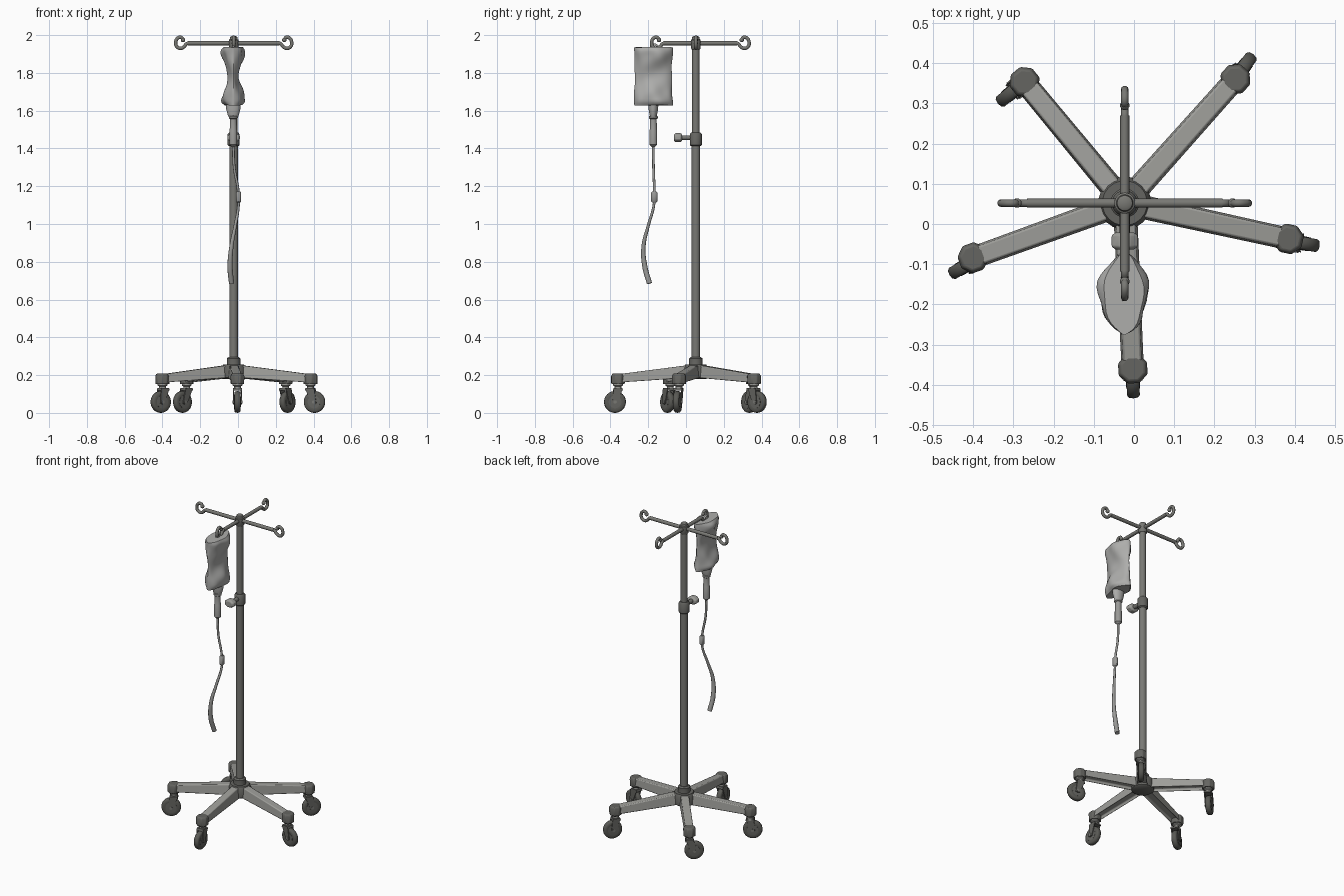
import bpy, bmesh
from math import sin, cos, pi, radians, atan2, hypot
from mathutils import Matrix, Vector

cube = bpy.data.objects.get("Cube")
if cube:
    bpy.data.objects.remove(cube, do_unlink=True)


def material(name, rgb, rough=0.5):
    m = bpy.data.materials.new(name)
    m.use_nodes = True
    m.diffuse_color = (*rgb, 1)
    bsdf = m.node_tree.nodes["Principled BSDF"]
    bsdf.inputs["Base Color"].default_value = (*rgb, 1)
    bsdf.inputs["Roughness"].default_value = rough
    return m


STEEL = material("pole steel", (0.19, 0.19, 0.175))
ALLOY = material("leg alloy", (0.34, 0.34, 0.32))
DARK = material("dark plastic", (0.13, 0.13, 0.12))
RUBBER = material("wheel rubber", (0.10, 0.10, 0.09))
BAG = material("bag film", (0.42, 0.42, 0.41))
CLEAR = material("tube plastic", (0.32, 0.32, 0.31))

PX, PY = -0.023, 0.052            # pole axis
BX, BY = -0.025, -0.173           # bag axis


def finish(obj, mat, bevel=0):
    obj.data.materials.clear()
    obj.data.materials.append(mat)
    bpy.ops.object.select_all(action='DESELECT')
    obj.select_set(True)
    bpy.context.view_layer.objects.active = obj
    bpy.ops.object.shade_smooth_by_angle(angle=radians(40))
    if bevel:
        b = obj.modifiers.new("bevel", 'BEVEL')
        b.width, b.segments, b.limit_method = bevel, 2, 'ANGLE'
    return obj


def loft(name, rings, mat, place=Matrix(), bevel=0, hollow_under=0):
    """Skin a list of equal-length rings and close both ends."""
    bm = bmesh.new()
    vs = [[bm.verts.new(p) for p in ring] for ring in rings]
    n = len(vs[0])
    for a, b in zip(vs, vs[1:]):
        for i in range(n):
            j = (i + 1) % n
            bm.faces.new((a[i], a[j], b[j], b[i]))
    bm.faces.new(vs[0])
    bm.faces.new(vs[-1])
    bmesh.ops.recalc_face_normals(bm, faces=bm.faces)
    if hollow_under:
        under = min(bm.faces, key=lambda f: f.normal.z)
        bmesh.ops.inset_individual(bm, faces=[under], thickness=0.007, depth=-hollow_under)
    bm.transform(place)
    me = bpy.data.meshes.new(name)
    bm.to_mesh(me)
    bm.free()
    obj = bpy.data.objects.new(name, me)
    bpy.context.collection.objects.link(obj)
    return finish(obj, mat, bevel)


def lathe(name, profile, mat, place=Matrix(), sides=24, sx=1, sy=1, bevel=0):
    rings = [[(r * sx * cos(2 * pi * (i + .5) / sides), r * sy * sin(2 * pi * (i + .5) / sides), z)
              for i in range(sides)] for r, z in profile]
    return loft(name, rings, mat, place, bevel)


def slab(name, outline, y0, y1, mat, place):
    """Extrude an xz outline between two y positions."""
    return loft(name, [[(x, y, z) for x, z in outline] for y in (y0, y1)], mat, place)


def tube(name, points, radius, mat, scales=None):
    cu = bpy.data.curves.new(name, 'CURVE')
    cu.dimensions = '3D'
    cu.bevel_depth, cu.bevel_resolution, cu.resolution_u = radius, 3, 6
    cu.use_fill_caps = True
    sp = cu.splines.new('BEZIER')
    sp.bezier_points.add(len(points) - 1)
    for i, (bp, p) in enumerate(zip(sp.bezier_points, points)):
        bp.co = p
        bp.handle_left_type = bp.handle_right_type = 'AUTO'
        bp.radius = scales[i] if scales else 1
    obj = bpy.data.objects.new(name, cu)
    bpy.context.collection.objects.link(obj)
    bpy.ops.object.select_all(action='DESELECT')
    obj.select_set(True)
    bpy.context.view_layer.objects.active = obj
    bpy.ops.object.convert(target='MESH')
    return finish(bpy.context.object, mat)


def at(x, y, z=0, turn=0):
    return Matrix.Translation((x, y, z)) @ Matrix.Rotation(turn, 4, 'Z')


# Pole, collars and top hub
axis = at(PX, PY)
lathe("lower_pole", [(0.023, 0.2), (0.023, 1.43)], STEEL, axis)
lathe("upper_pole", [(0.02, 1.4), (0.02, 1.94)], STEEL, axis)
lathe("height_collar", [(0.025, 1.412), (0.032, 1.418), (0.032, 1.475), (0.024, 1.485)], DARK, axis)
lathe("top_hub", [(0.022, 1.925), (0.026, 1.93), (0.026, 1.975), (0.021, 1.978), (0.019, 1.99),
                  (0.012, 1.994)], STEEL, axis)
lathe("pole_socket", [(0.04, 0.24), (0.036, 0.255), (0.036, 0.288), (0.027, 0.296)], DARK, axis)
lathe("base_hub", [(0.055, 0.18), (0.066, 0.188), (0.066, 0.24), (0.056, 0.256)], DARK, axis, 20)

# Clamp knob, pointing forward
forward = Matrix.Translation((PX, PY, 1.457)) @ Matrix.Rotation(pi / 2, 4, 'X')
lathe("knob_stem", [(0.013, 0.02), (0.013, 0.09)], STEEL, forward, 12)
lathe("clamp_knob", [(0.018, 0.073), (0.026, 0.08), (0.026, 0.108), (0.018, 0.116)],
      ALLOY, forward, 8, sx=1.35, bevel=0.003)

# Four hanging arms ending in curled hooks: (direction, reach)
curl = [(-0.085, 1.957), (-0.07, 1.955), (-0.055, 1.938), (-0.036, 1.93), (-0.016, 1.94),
        (-0.011, 1.962), (-0.022, 1.984), (-0.04, 1.988), (-0.05, 1.975)]
for side, (dx, dy), reach in (("left", (1, 0), 0.318), ("right", (-1, 0), 0.318),
                              ("back", (0, 1), 0.293), ("front", (0, -1), 0.245)):
    def out(r, z):
        return (PX + dx * r, PY + dy * r, z)
    tube("arm_" + side, [out(0, 1.957), out(reach - 0.075, 1.957)], 0.0115, STEEL)
    tube("hook_" + side, [out(reach + r, z) for r, z in curl], 0.0095, STEEL)
    ball = [(0.012 * sin(a * pi / 8), 0.012 * cos(a * pi / 8)) for a in range(1, 8)]
    lathe("hook_tip_" + side, ball, STEEL, at(*out(reach - 0.05, 1.974)), 12)

# Five legs with swivel casters: (name, pivot, wheel centre, roll direction)
casters = (("front", (-0.003, -0.36), (-0.003, -0.376), (0.03, -1)),
           ("back_left", (0.252, 0.36), (0.262, 0.376), (0.6, 0.8)),
           ("left", (0.384, -0.037), (0.405, -0.045), (0.98, -0.18)),
           ("back_right", (-0.272, 0.353), (-0.294, 0.336), (-0.77, -0.64)),
           ("right", (-0.4, -0.084), (-0.409, -0.098), (-0.86, -0.5)))
R = 0.058
for side, pivot, centre, roll in casters:
    dx, dy = pivot[0] - PX, pivot[1] - PY
    length = hypot(dx, dy)

    def section(r, w, low, high):
        return [(r, -w, low), (r, w, low), (r, w * 0.8, high), (r, -w * 0.8, high)]
    loft("leg_" + side, [section(0.045, 0.03, 0.183, 0.252), section(length + 0.012, 0.028, 0.157, 0.203)],
         ALLOY, at(PX, PY, 0, atan2(dy, dx)), 0.005, hollow_under=0.02)
    lathe("leg_cap_" + side, [(0.038, 0.152), (0.039, 0.195), (0.032, 0.208)], DARK,
          at(*pivot, 0, atan2(dy, dx)), 8, bevel=0.004)
    lathe("swivel_stem_" + side, [(0.018, 0.12), (0.018, 0.14), (0.026, 0.145), (0.026, 0.155)],
          ALLOY, at(*pivot), 16)

    # Wheel and fork share a frame whose x is the rolling direction
    frame = at(*centre, 0, atan2(roll[1], roll[0]))
    p = (frame.inverted() @ Vector((*pivot, 0))).x
    spin = frame @ Matrix.Translation((0, 0, R)) @ Matrix.Rotation(pi / 2, 4, 'X')
    lathe("tyre_" + side, [(0.038, -0.016), (0.05, -0.016), (0.056, -0.011), (R, 0),
                           (0.056, 0.011), (0.05, 0.016), (0.038, 0.016)], RUBBER, spin, 28)
    lathe("wheel_disc_" + side, [(0.012, -0.018), (0.034, -0.017), (0.034, 0.017), (0.012, 0.018)],
          DARK, spin, 20)
    lathe("axle_" + side, [(0.009, -0.026), (0.009, 0.026)], STEEL, spin, 12)
    plate = [(-0.014, 0.05), (0.0, 0.044), (0.014, 0.05), (p + 0.024, 0.128), (p - 0.024, 0.128)]
    for s, tag in ((1, "a"), (-1, "b")):
        slab(f"fork_{tag}_{side}", plate, s * 0.0185, s * 0.0235, DARK, frame)
    crown = [(p - 0.026, 0.118), (p + 0.026, 0.118), (p + 0.022, 0.132), (p - 0.022, 0.132)]
    slab("fork_crown_" + side, crown, -0.0235, 0.0235, DARK, frame)

# Fluid bag: lens-shaped sections with soft creases
rings, N, LEVELS = [], 40, 26
for k in range(LEVELS + 1):
    t = k / LEVELS
    z = 1.628 + 0.308 * t
    edge = min(1, 0.72 + 5 * t, 0.8 + 4 * (1 - t))
    thick = (0.046 + 0.014 * cos(2 * pi * t) + 0.004 * sin(9 * t)) * edge
    wide = (0.104 - 0.006 * sin(pi * t)) * (0.96 + 0.04 * edge)
    ring = []
    for i in range(N):
        a = 2 * pi * i / N
        crease = 1 + 0.09 * sin(5 * a + 7 * t) + 0.07 * sin(3 * a - 15 * t)
        x = thick * cos(a) * abs(cos(a)) ** 0.4 * crease
        y = wide * sin(a) * (1 + 0.02 * sin(14 * t + a))
        ring.append((x, y, z + 0.006 * sin(2 * a + 1) * (1 - edge)))
    rings.append(ring)
loft("fluid_bag", rings, BAG, at(BX, BY))
tube("bag_loop", [(BX, BY - 0.014, 1.925), (BX, BY - 0.01, 1.944), (BX, BY + 0.006, 1.95),
                  (BX, BY + 0.02, 1.944), (BX, BY + 0.024, 1.925)], 0.006, BAG)

# Bag neck and drip chamber
drip = at(BX, BY)
lathe("bag_neck", [(0.034, 1.64), (0.032, 1.61), (0.024, 1.575), (0.018, 1.56)], BAG, drip, sx=1.2, sy=0.8)
lathe("drip_chamber", [(0.016, 1.575), (0.024, 1.57), (0.024, 1.56), (0.018, 1.555), (0.019, 1.5),
                       (0.021, 1.495), (0.021, 1.42), (0.008, 1.408)], CLEAR, drip, 20)

# Drip line with roller clamp and thicker end
line = [(BX, BY, 1.415), (-0.02, -0.172, 1.3), (0.002, -0.168, 1.17), (0.003, -0.17, 1.1),
        (-0.015, -0.2, 0.99), (-0.035, -0.225, 0.88), (-0.042, -0.217, 0.77), (-0.034, -0.193, 0.685)]
tube("drip_line", line, 0.007, CLEAR, [1, 1, 1, 1, 1.2, 1.6, 2, 2])
lathe("roller_clamp", [(0.011, 1.113), (0.018, 1.12), (0.018, 1.165), (0.011, 1.173)], CLEAR,
      at(0.003, -0.168), 12, sx=0.8)
